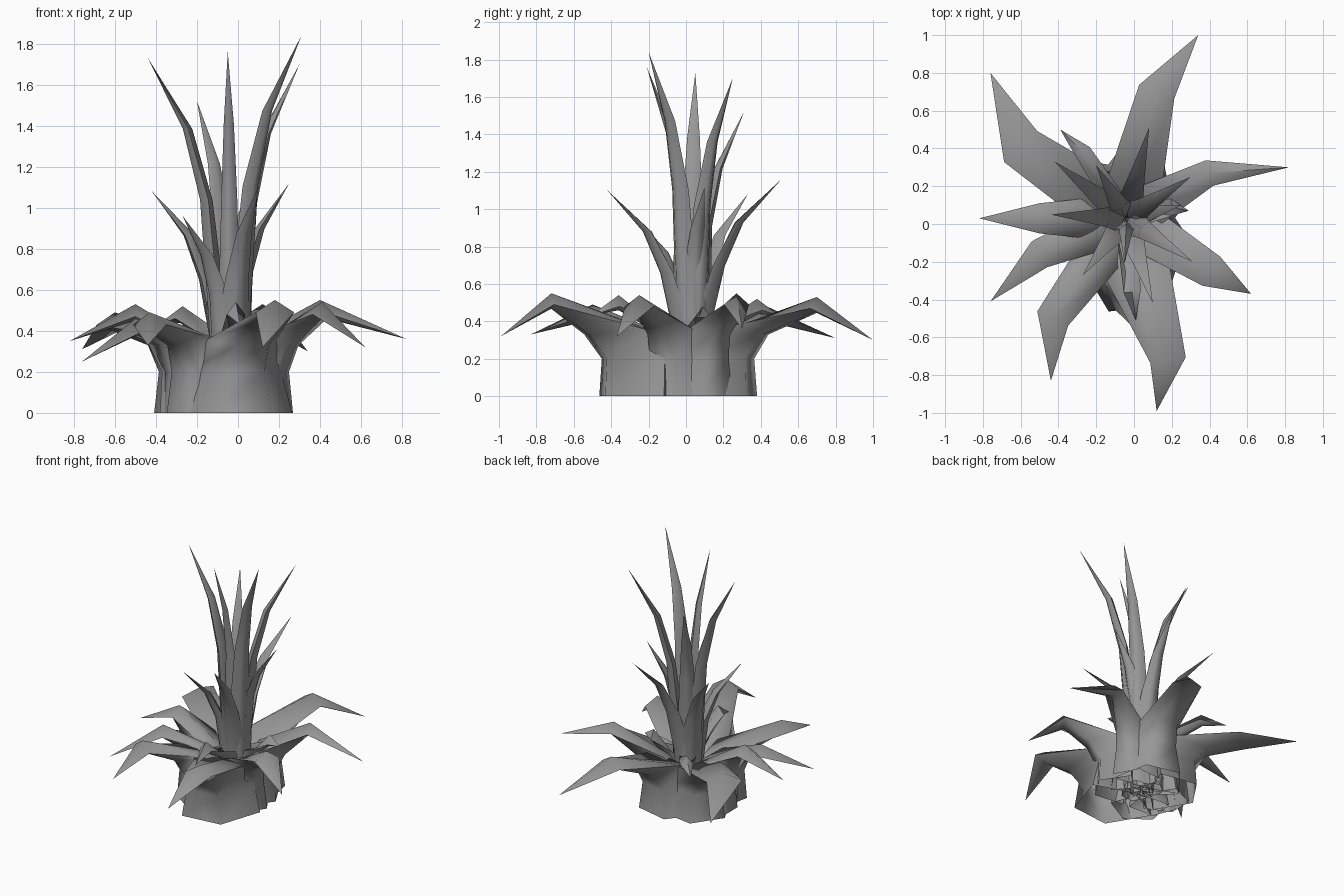
import bpy
import math
from mathutils import Vector

cube = bpy.data.objects.get("Cube")
if cube:
    bpy.data.objects.remove(cube, do_unlink=True)

AXIS = Vector((-0.04, 0.03, 0))
UP = Vector((0, 0, 1))

leaf_grey = bpy.data.materials.new("leaf_grey")
leaf_grey.use_nodes = True
leaf_grey.diffuse_color = (0.31, 0.31, 0.31, 1)
leaf_grey.node_tree.nodes["Principled BSDF"].inputs["Base Color"].default_value = (0.31, 0.31, 0.31, 1)


def loft(name, rows, tip):
    """Fleshy leaf from five-point rows: centre, outward, half width, inner ratio,
    then (inward, up) offsets of the two edges and of the inner ridge."""
    verts, faces = [], []
    for centre, out, half, ratio, edge, ridge in rows:
        side = UP.cross(out).normalized()
        rim = UP * edge[1] - out * edge[0]
        verts += [centre - side * half + rim, centre - side * half * ratio,
                  centre + side * half * ratio, centre + side * half + rim,
                  centre + UP * ridge[1] - out * ridge[0]]
    for r in range(len(rows) - 1):
        for k in range(5):
            a, b = r * 5 + k, r * 5 + (k + 1) % 5
            faces.append((a, b, b + 5, a + 5))
    last, end = len(verts) - 5, len(verts)
    verts.append(Vector(tip))
    faces += [(last + k, last + (k + 1) % 5, end) for k in range(5)]
    mesh = bpy.data.meshes.new(name)
    mesh.from_pydata(verts, [], faces)
    mesh.materials.append(leaf_grey)
    mesh.shade_smooth()
    mesh.set_sharp_from_angle(angle=math.radians(75))
    obj = bpy.data.objects.new(name, mesh)
    bpy.context.collection.objects.link(obj)


def drooping_leaf(name, shoulder, tip, radius, size, shoulder_half, turn=0):
    """Broad sheath that rises, arches outward and hangs at the tip."""
    shoulder, tip = Vector(shoulder), Vector(tip)
    reach = Vector((shoulder.x - AXIS.x, shoulder.y - AXIS.y, 0)).normalized()
    angle = math.atan2(reach.y, reach.x) + math.radians(turn)
    out = Vector((math.cos(angle), math.sin(angle), 0))
    bend = (out + reach).normalized()
    tip_out = Vector((tip.x - AXIS.x, tip.y - AXIS.y, 0)).normalized()
    flare = radius + 0.09 * size
    rows = [
        (AXIS + out * radius, out, 0.285 * size, 0.52, (0.3 * size, 0), (radius - 0.05, 0)),
        (AXIS + out * (radius - 0.01) + UP * 0.2, out, 0.235 * size, 0.5,
         (0.3 * size, 0), (radius - 0.06, 0.02)),
        (AXIS + bend * flare + UP * 0.33, bend, 0.175 * size, 0.45,
         (0.29 * size, 0.025), (flare - 0.1, -0.02)),
        (shoulder - UP * 0.08, tip_out, shoulder_half, 0.3, (0, 0.02), (0, 0.08)),
    ]
    loft(name, rows, tip)


def upright_leaf(name, tip, low, half):
    """Narrow blade that climbs the stem and flares out to a point."""
    tip = Vector(tip)
    reach = Vector((tip.x - AXIS.x, tip.y - AXIS.y, 0))
    length, out = reach.length, reach.normalized()
    rows = []
    for level, radius, width, depth in ((0, 0.08, 0.9, 0.08), (low, 0.1, 1, 0.09),
                                        (0.6, max(0.09, 0.36 * length), 0.7, 0.06),
                                        (0.8, 0.57 * length, 0.45, 0.045)):
        w = half * width
        rows.append((AXIS + out * radius + UP * tip.z * level, out, w, 0.35,
                     (w * 0.8, 0), (depth, 0)))
    loft(name, rows, tip)


# Broad outer leaves
outer = [
    ("front", (0.18, -0.72, 0.55), (0.12, -0.99, 0.32), 0.48, 1.0, 0.095, -10),
    ("back", (0.12, 0.70, 0.53), (0.34, 1.0, 0.30), 0.33, 0.85, 0.1, 0),
    ("back_right", (-0.60, 0.41, 0.49), (-0.76, 0.80, 0.31), 0.36, 0.85, 0.12, 0),
    ("front_right", (-0.43, -0.50, 0.49), (-0.44, -0.83, 0.33), 0.38, 0.68, 0.09, 0),
    ("right", (-0.50, 0.03, 0.53), (-0.82, 0.03, 0.35), 0.34, 0.6, 0.08, 0),
    ("side_right", (-0.50, -0.16, 0.46), (-0.76, -0.41, 0.25), 0.33, 0.6, 0.08, 0),
    ("left", (0.40, 0.27, 0.55), (0.82, 0.30, 0.36), 0.28, 0.65, 0.07, 0),
    ("front_left", (0.41, -0.25, 0.54), (0.62, -0.37, 0.32), 0.30, 0.68, 0.09, 0),
]
for label, *shape in outer:
    drooping_leaf("outer_leaf_" + label, *shape)

# Small inner drooping leaves
for label, shoulder, tip in (
        ("front", (-0.01, -0.36, 0.54), (0.01, -0.51, 0.43)),
        ("back", (-0.27, 0.38, 0.52), (-0.39, 0.50, 0.43)),
        ("left", (0.20, 0.09, 0.48), (0.29, 0.07, 0.42))):
    drooping_leaf("small_leaf_" + label, shoulder, tip, 0.14, 0.33, 0.045)

# Middle tier of flared blades
middle_tips = [(-0.42, 0.33, 1.08), (0.08, 0.51, 1.16), (0.10, -0.42, 1.10),
               (0.25, 0.10, 1.12), (-0.27, -0.27, 0.96)]
for i, tip in enumerate(middle_tips):
    upright_leaf("middle_leaf_%d" % (i + 1), tip, 0.33, 0.085)

# Tall central blades, the front one slimmer
tall_blades = [((0.31, -0.20, 1.84), 0.075), ((0.30, 0.25, 1.70), 0.075),
               ((-0.44, 0.05, 1.73), 0.075), ((-0.05, -0.21, 1.76), 0.055),
               ((-0.20, 0.31, 1.52), 0.075)]
for i, (tip, half) in enumerate(tall_blades):
    upright_leaf("tall_leaf_%d" % (i + 1), tip, 0.25, half)
